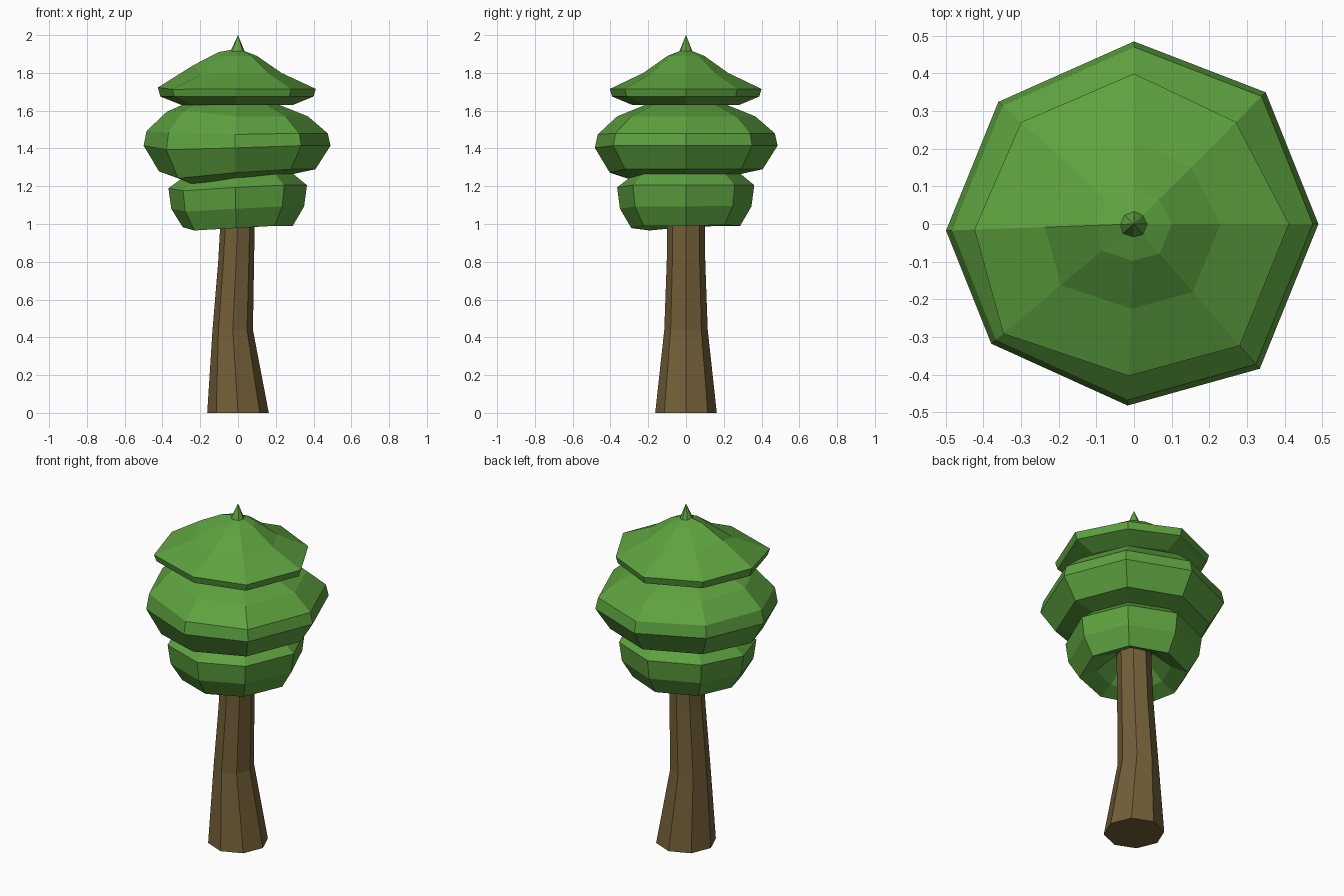
import bpy, bmesh
from math import cos, sin, radians

if "Cube" in bpy.data.objects:
    bpy.data.objects.remove(bpy.data.objects["Cube"])


def material(name, color):
    m = bpy.data.materials.new(name)
    m.diffuse_color = color
    m.use_nodes = True
    m.node_tree.nodes["Principled BSDF"].inputs["Base Color"].default_value = m.diffuse_color
    return m


leaf = material("leaf_green", (0.11, 0.36, 0.05, 1))
bark = material("bark_brown", (0.17, 0.115, 0.04, 1))
ANGLES = [0, 45, 90, 138, 182, 220, 268, 311]


def loft(name, rings, mat):
    """Skin a stack of eight-point rings and cap both ends."""
    bm = bmesh.new()
    loops = [[bm.verts.new(p) for p in ring] for ring in rings]
    for a, b in zip(loops, loops[1:]):
        for i in range(8):
            j = (i + 1) % 8
            bm.faces.new((a[i], a[j], b[j], b[i]))
    bm.faces.new(loops[0][::-1])
    bm.faces.new(loops[-1])
    bmesh.ops.remove_doubles(bm, verts=bm.verts, dist=0.0005)
    bmesh.ops.recalc_face_normals(bm, faces=bm.faces)
    me = bpy.data.meshes.new(name)
    bm.to_mesh(me)
    bm.free()
    me.materials.append(mat)
    ob = bpy.data.objects.new(name, me)
    bpy.context.collection.objects.link(ob)


def tier(name, profile, low, high, scale):
    """Eight-sided foliage tier; low/high shift its lower and upper edges per corner."""
    n = len(profile) - 1
    rings = []
    for k, (r, z) in enumerate(profile):
        ring = []
        for a, lo, hi, s in zip(ANGLES, low, high, scale):
            t = k / n
            dz = lo * max(0, 1 - 1.4 * t) + hi * (max(0, 1.4 * t - 0.4) if z < 1.72 else min(1, r / 0.2))
            ring.append((r * s * cos(radians(a)), r * s * sin(radians(a)), z + dz))
        rings.append(ring)
    loft(name, rings, mat=leaf)


# Trunk: tapered octagon with a slight bend (centre x, z, radius x, radius y)
trunk = [(0, 0, 0.163, 0.163), (-0.028, 0.44, 0.107, 0.115),
         (-0.01, 0.8, 0.095, 0.102), (0.003, 1.15, 0.088, 0.098)]
loft("trunk", [[(cx + rx * cos(radians(45 * i)), ry * sin(radians(45 * i)), z)
                for i in range(8)] for cx, z, rx, ry in trunk], bark)

# Bottom foliage tier, hollow around the trunk
tier("lower_foliage",
     [(0.10, 1.10), (0.20, 1.02), (0.29, 0.985), (0.35, 1.09), (0.365, 1.205), (0.28, 1.275), (0.15, 1.30)],
     [0.01, 0.02, 0.01, 0.01, 0, -0.03, -0.01, 0.01],
     [0, 0, 0, 0, -0.03, -0.05, -0.02, 0],
     [1, 1, 0.99, 1, 1.01, 1.04, 1, 1.02])

# Widest middle tier, thickened at the spiral overlap
tier("middle_foliage",
     [(0.15, 1.25), (0.27, 1.26), (0.41, 1.29), (0.49, 1.415), (0.475, 1.48), (0.37, 1.57), (0.22, 1.63), (0.1, 1.65)],
     [0, 0, 0, 0, -0.02, -0.08, -0.03, 0],
     [0, 0, 0, 0.02, 0.04, 0.05, 0, 0],
     [1, 1.01, 0.99, 0.99, 1.02, 1.01, 0.985, 1.04])

# Pointed top tier
tier("top_foliage",
     [(0.15, 1.64), (0.29, 1.63), (0.40, 1.675), (0.412, 1.715), (0.23, 1.80), (0.10, 1.89), (0.035, 1.915), (0, 2.0)],
     [0] * 8,
     [0, 0, 0, 0.01, 0.04, -0.01, 0, 0],
     [1, 0.93, 0.97, 0.98, 1.03, 1.1, 0.98, 1.04])
